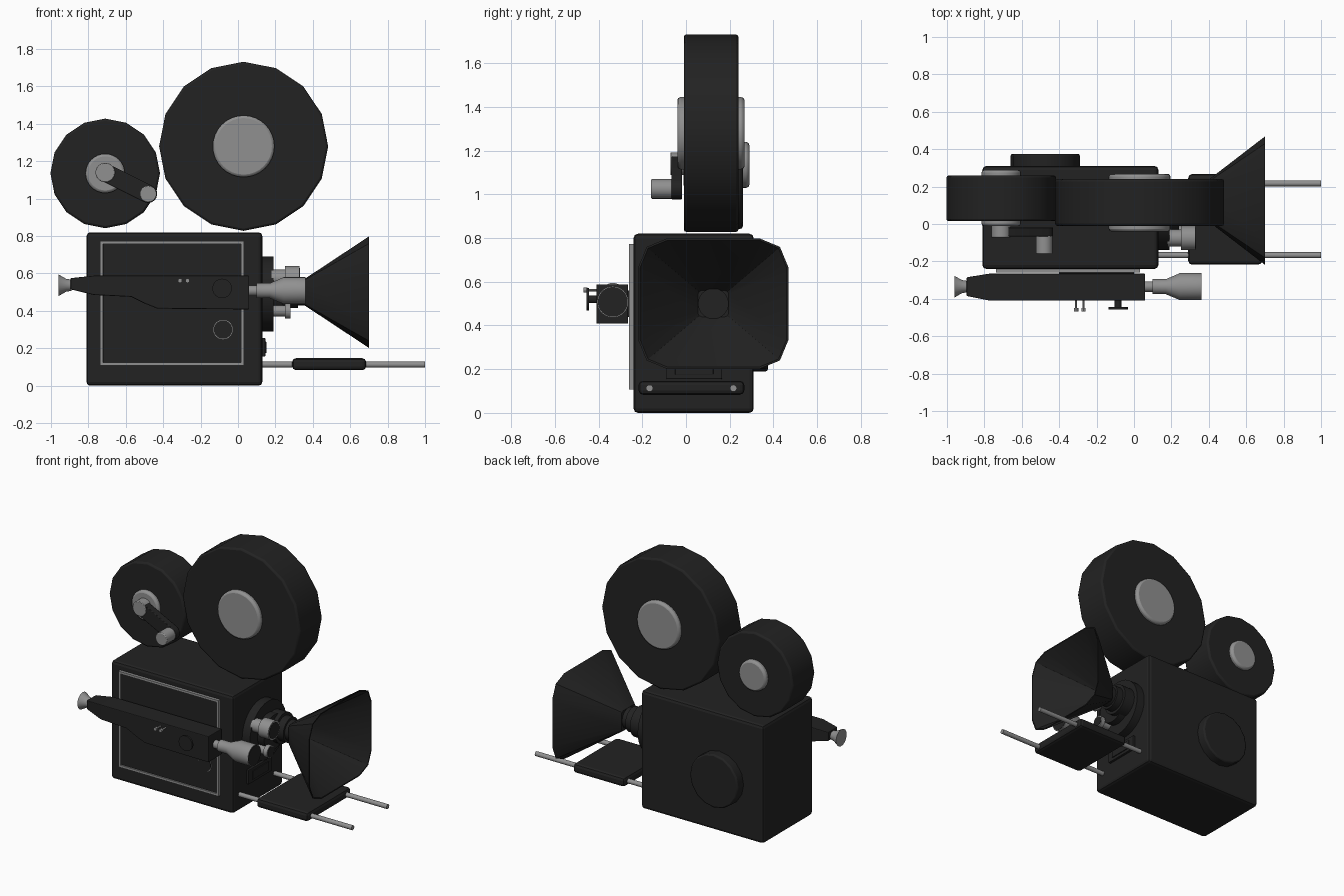
import bpy, bmesh, math
from mathutils import Vector, Matrix

if "Cube" in bpy.data.objects:
    bpy.data.objects.remove(bpy.data.objects["Cube"], do_unlink=True)


def material(name, value):
    m = bpy.data.materials.new(name)
    m.use_nodes = True
    colour = (value, value, value, 1)
    m.diffuse_color = colour
    m.node_tree.nodes["Principled BSDF"].inputs["Base Color"].default_value = colour
    return m


BLACK = material("matte black", 0.016)
SILVER = material("brushed silver", 0.28)


def finish(bm, name, mat, bevel=0, segments=2, smooth=True):
    bmesh.ops.recalc_face_normals(bm, faces=bm.faces)
    mesh = bpy.data.meshes.new(name)
    bm.to_mesh(mesh)
    bm.free()
    mesh.materials.append(mat)
    ob = bpy.data.objects.new(name, mesh)
    bpy.context.collection.objects.link(ob)
    if bevel:
        mod = ob.modifiers.new("soft edges", "BEVEL")
        mod.width, mod.segments = bevel, segments
        mod.limit_method, mod.angle_limit = "ANGLE", math.radians(40)
    if smooth:
        bpy.ops.object.select_all(action="DESELECT")
        ob.select_set(True)
        bpy.context.view_layer.objects.active = ob
        bpy.ops.object.shade_smooth_by_angle(angle=math.radians(30))
    return ob


def box(name, mat, x, y, z, bevel=0):
    bm = bmesh.new()
    bmesh.ops.create_cube(bm, size=1)
    spans = (x, y, z)
    for v in bm.verts:
        v.co = [(a + b) / 2 + c * (b - a) for c, (a, b) in zip(v.co, spans)]
    return finish(bm, name, mat, bevel, smooth=False)


def loft(bm, rings):
    """Skin a series of matching closed rings and cap both ends."""
    loops = [[bm.verts.new(p) for p in ring] for ring in rings]
    n = len(loops[0])
    for a, b in zip(loops, loops[1:]):
        for i in range(n):
            bm.faces.new((a[i], a[(i + 1) % n], b[(i + 1) % n], b[i]))
    bm.faces.new(loops[0])
    bm.faces.new(loops[-1])
    return loops


def turned(name, mat, axis, centre, profile, sides=32, bevel=0):
    """Round part along x or y; profile holds (position, radius) pairs."""
    rings = []
    for pos, r in profile:
        ring = []
        for i in range(sides):
            a = math.tau * i / sides
            u, z = centre[0] + r * math.cos(a), centre[1] + r * math.sin(a)
            ring.append((pos, u, z) if axis == "x" else (u, pos, z))
        rings.append(ring)
    bm = bmesh.new()
    loft(bm, rings)
    return finish(bm, name, mat, bevel)


def disc(name, mat, axis, centre, start, end, r, sides=32, bevel=0):
    return turned(name, mat, axis, centre, [(start, r), (end, r)], sides, bevel)


# Camera body and its side door
box("camera_body", BLACK, (-0.81, 0.13), (-0.24, 0.31), (0, 0.82), 0.02)
box("door_panel", BLACK, (-0.72, 0.02), (-0.25, -0.23), (0.12, 0.76))
for side, x in (("back", -0.73), ("front", 0.025)):
    box(f"door_trim_{side}", SILVER, (x - 0.008, x + 0.008), (-0.26, -0.23), (0.107, 0.773))
for side, z in (("bottom", 0.115), ("top", 0.765)):
    box(f"door_trim_{side}", SILVER, (-0.73, 0.025), (-0.26, -0.23), (z - 0.008, z + 0.008))
disc("door_dial_rim", SILVER, "y", (-0.08, 0.30), -0.24, -0.252, 0.052)
disc("door_dial", BLACK, "y", (-0.08, 0.30), -0.24, -0.256, 0.049)
disc("motor_cover", BLACK, "y", (-0.475, 0.375), 0.30, 0.375, 0.185, 16, 0.01)

# Film reels with hubs on both faces
for name, c, r, y0, y1, hub, h0, h1 in (
        ("large_reel", (0.03, 1.28), 0.452, -0.01, 0.24, 0.165, -0.04, 0.268),
        ("small_reel", (-0.71, 1.135), 0.293, 0.015, 0.26, 0.105, -0.012, 0.29)):
    disc(name, BLACK, "y", c, y0, y1, r, 16, 0.012)
    disc(name + "_hub", SILVER, "y", c, h0, h1, hub, 32, 0.014)

# Winding crank
pivot, grip = Vector((-0.71, 1.14)), Vector((-0.48, 1.025))
disc("crank_pivot", SILVER, "y", pivot, 0.0, -0.072, 0.052, 24, 0.004)
along = (grip - pivot).normalized()
heading = math.atan2(along.y, along.x)
arm = []
for end, turn in ((pivot, math.pi / 2), (grip, -math.pi / 2)):
    for i in range(9):
        a = heading + turn + math.pi * i / 8
        arm.append((end.x + 0.048 * math.cos(a), end.y + 0.048 * math.sin(a)))
bm = bmesh.new()
loft(bm, [[(x, y, z) for x, z in arm] for y in (-0.018, -0.066)])
finish(bm, "crank_arm", BLACK, 0.004)
disc("crank_handle", SILVER, "y", grip, -0.05, -0.16, 0.045, 24, 0.005)

# Viewfinder tube: (x, near y, far y, low z, high z)
sections = [(-0.895, -0.385, -0.285, 0.515, 0.575),
            (-0.77, -0.41, -0.265, 0.485, 0.588),
            (-0.57, -0.41, -0.265, 0.475, 0.588),
            (-0.50, -0.41, -0.265, 0.44, 0.588),
            (-0.43, -0.41, -0.265, 0.412, 0.588),
            (0.06, -0.41, -0.265, 0.408, 0.588)]
bm = bmesh.new()
loft(bm, [[(x, a, lo), (x, b, lo), (x, b, hi), (x, a, hi)] for x, a, b, lo, hi in sections])
finish(bm, "viewfinder_body", BLACK, 0.005, smooth=False)
box("viewfinder_mount", BLACK, (-0.40, 0.0), (-0.27, -0.24), (0.44, 0.56))
turned("viewfinder_eyepiece", SILVER, "x", (-0.335, 0.537),
       [(-0.96, 0.058), (-0.92, 0.035), (-0.89, 0.03)], 24)
turned("viewfinder_lens", SILVER, "x", (-0.335, 0.508),
       [(0.05, 0.028), (0.10, 0.028), (0.10, 0.04), (0.17, 0.04),
        (0.245, 0.072), (0.36, 0.072)])
disc("viewfinder_glass", BLACK, "x", (-0.335, 0.508), 0.355, 0.362, 0.068)
turned("focus_knob", BLACK, "y", (-0.085, 0.52),
       [(-0.40, 0.018), (-0.443, 0.018), (-0.443, 0.052), (-0.456, 0.052)])
for i, x in enumerate((-0.31, -0.27)):
    turned(f"finder_pin_{i + 1}", SILVER, "y", (x, 0.562),
           [(-0.40, 0.006), (-0.45, 0.006), (-0.45, 0.012), (-0.468, 0.012)], 12)

# Lens turret with one main and two spare lenses
turned("lens_turret", BLACK, "x", (0.06, 0.49),
       [(0.12, 0.2), (0.19, 0.2), (0.19, 0.12), (0.24, 0.12)])
turned("main_lens", BLACK, "x", (0.125, 0.5),
       [(0.18, 0.105), (0.27, 0.105), (0.27, 0.085), (0.32, 0.085), (0.32, 0.07), (0.38, 0.07)])
for name, c, x0, x1, r in (("upper_spare_lens", (-0.075, 0.575), 0.25, 0.33, 0.065),
                           ("lower_spare_lens", (-0.04, 0.40), 0.25, 0.28, 0.042)):
    turned(name, SILVER, "x", c, [(0.18, r * 0.7), (x0, r * 0.7), (x0, r), (x1, r)], 24)
    disc(name + "_glass", BLACK, "x", c, x1 - 0.005, x1 + 0.002, r * 0.85, 24)

# Flared matte box, open to the front


def hood_ring(x, half_y, half_z, corner):
    ring = []
    for k, (sy, sz) in enumerate(((1, 1), (-1, 1), (-1, -1), (1, -1))):
        for i in range(3):
            a = math.pi / 2 * k + math.pi / 4 * i
            ring.append((x, 0.125 + sy * (half_y - corner) + corner * math.cos(a),
                         0.5 + sz * (half_z - corner) + corner * math.sin(a)))
    return ring


bm = bmesh.new()
loft(bm, [hood_ring(0.355, 0.078, 0.07, 0.02), hood_ring(0.70, 0.343, 0.298, 0.13),
          hood_ring(0.70, 0.335, 0.29, 0.125), hood_ring(0.37, 0.07, 0.06, 0.016)])
finish(bm, "matte_box", BLACK)

# Support rods and the sliding tray
for side, y in (("right", -0.167), ("left", 0.217)):
    disc(f"support_rod_{side}", SILVER, "x", (y, 0.113), 0.10, 1.0, 0.016, 16)
box("rod_tray", BLACK, (0.29, 0.685), (-0.217, 0.267), (0.083, 0.147), 0.02)
box("rod_bracket", BLACK, (0.12, 0.146), (-0.09, 0.165), (0.155, 0.255), 0.004)
box("bracket_plate", BLACK, (0.14, 0.152), (-0.05, 0.125), (0.175, 0.235), 0.003)
